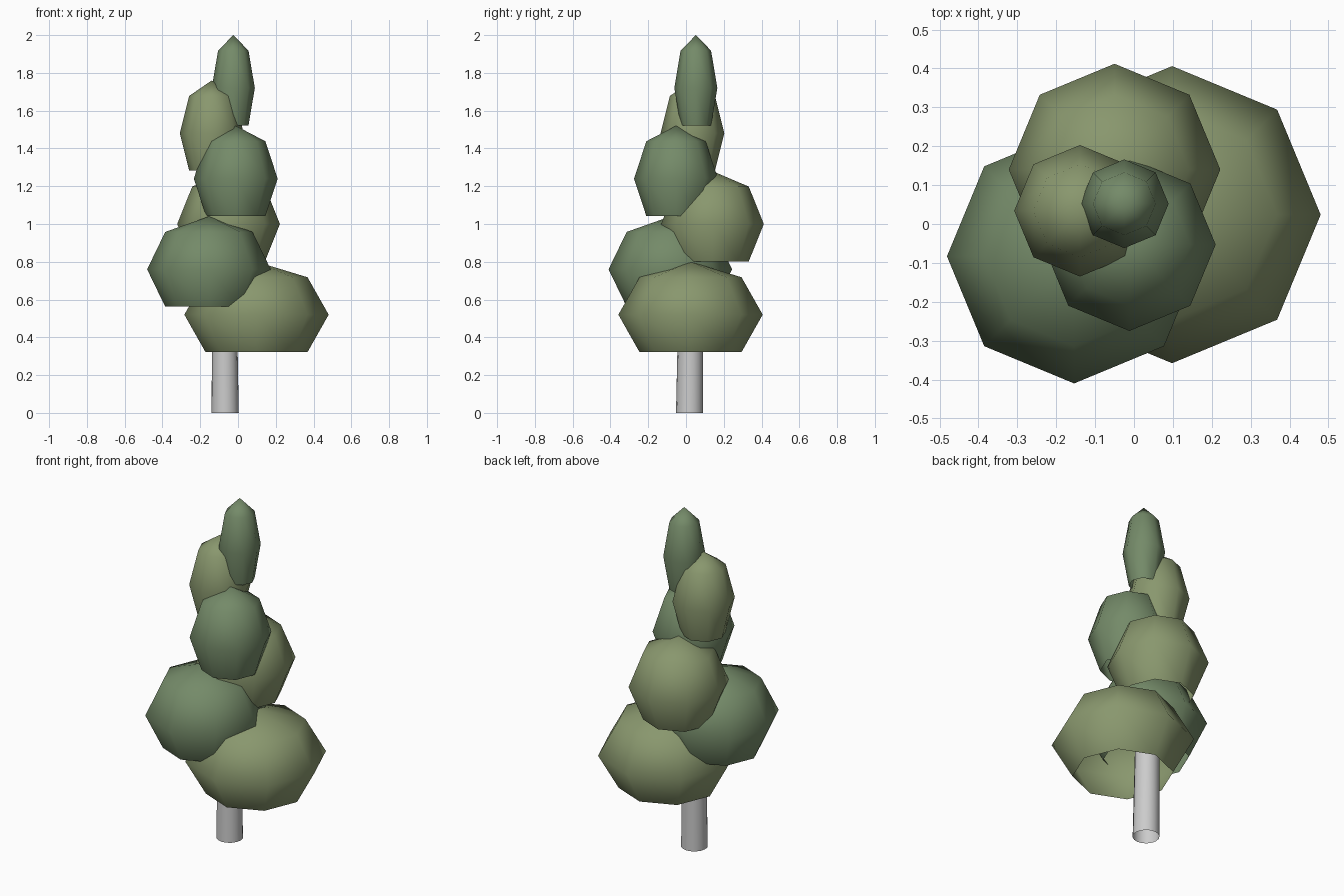
import bpy, bmesh, math
from mathutils import Vector

if "Cube" in bpy.data.objects:
    bpy.data.objects.remove(bpy.data.objects["Cube"])


def make_object(name, bm, material=None):
    mesh = bpy.data.meshes.new(name)
    bm.to_mesh(mesh)
    bm.free()
    for p in mesh.polygons:
        p.use_smooth = True
    if material:
        mesh.materials.append(material)
    obj = bpy.data.objects.new(name, mesh)
    bpy.context.collection.objects.link(obj)
    return obj


def make_material(name, color):
    mat = bpy.data.materials.new(name)
    mat.diffuse_color = (*color, 1)
    mat.use_nodes = True
    mat.node_tree.nodes["Principled BSDF"].inputs["Base Color"].default_value = mat.diffuse_color
    return mat


greens = [make_material("olive_green", (0.25, 0.31, 0.155)),
          make_material("deep_green", (0.175, 0.255, 0.14))]

# Foliage: eight-sided, four-ring domes, open underneath
HALF_HEIGHT = 0.28
clumps = [  # centre x, y, z, radius
    (0.098, 0.024, 0.52, 0.382),
    (-0.154, -0.083, 0.76, 0.327),
    (-0.050, 0.140, 1.00, 0.272),
    (-0.012, -0.053, 1.24, 0.222),
    (-0.139, 0.034, 1.48, 0.169),
    (-0.025, 0.052, 1.72, 0.114),
]
for i, (x, y, z, r) in enumerate(clumps):
    bm = bmesh.new()
    bmesh.ops.create_uvsphere(bm, u_segments=8, v_segments=4, radius=1)
    lowest = [v for v in bm.verts if v.co.z < -0.9]
    bmesh.ops.delete(bm, geom=lowest, context='VERTS')
    bmesh.ops.scale(bm, vec=(r, r, HALF_HEIGHT), verts=bm.verts)
    bmesh.ops.translate(bm, vec=(x, y, z), verts=bm.verts)
    make_object(f"foliage_{i + 1}", bm, greens[i % 2])

# Trunk: slightly tapered open tube with a faint lean, running up into the foliage
bm = bmesh.new()
height = 1.0
bmesh.ops.create_cone(bm, cap_ends=False, segments=16,
                      radius1=0.072, radius2=0.060, depth=height)
for v in bm.verts:
    t = v.co.z / height + 0.5
    v.co += Vector((-0.068 - 0.006 * t, 0.019 + 0.010 * t, height / 2))
make_object("trunk", bm)
